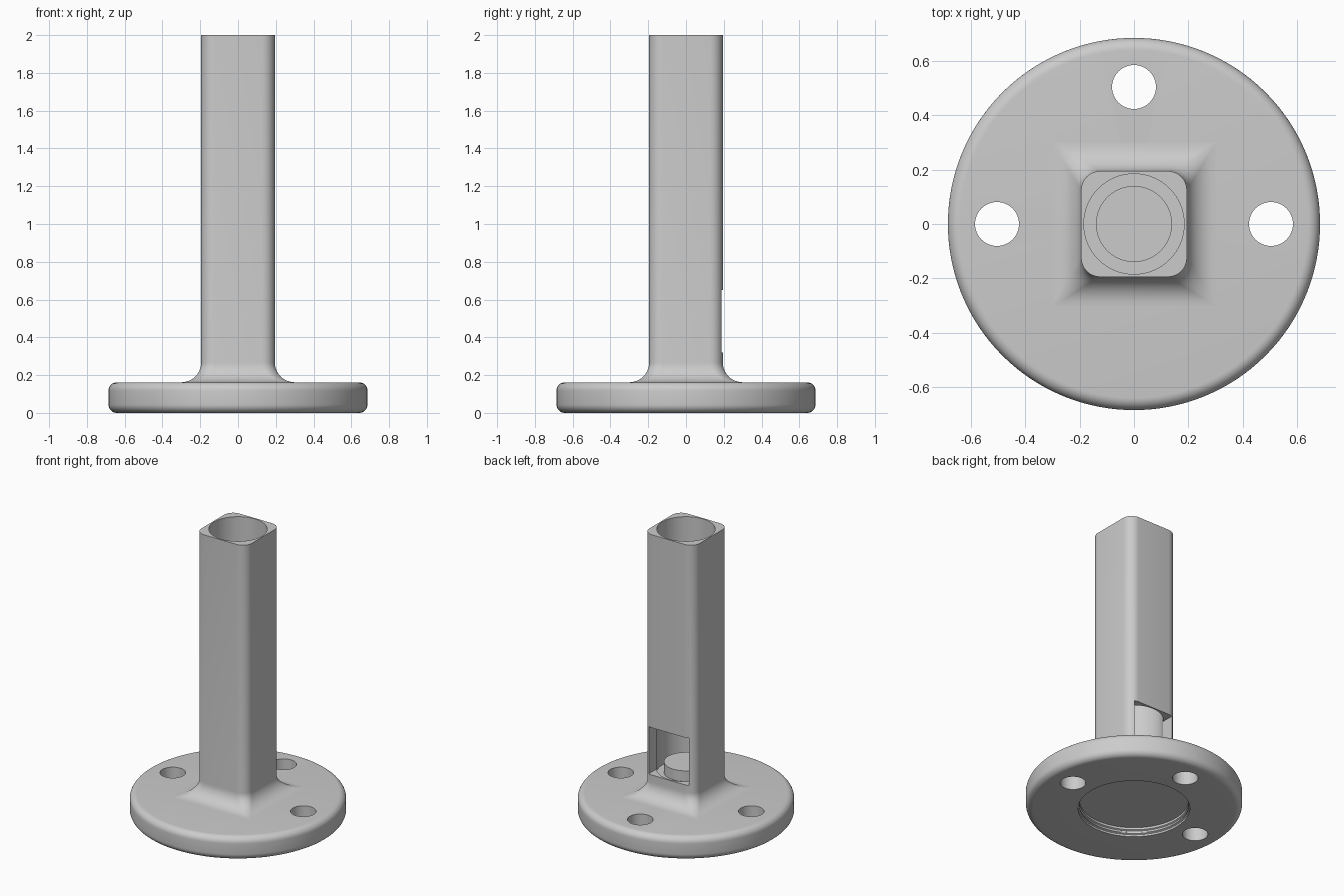
import bpy, bmesh
from math import sin, cos, pi

cube = bpy.data.objects.get("Cube")
if cube:
    bpy.data.objects.remove(cube, do_unlink=True)

grey = bpy.data.materials.new("plain grey")
grey.use_nodes = True
grey.diffuse_color = (0.6, 0.6, 0.6, 1)
grey.node_tree.nodes["Principled BSDF"].inputs["Base Color"].default_value = (0.6, 0.6, 0.6, 1)


def add_object(name, bm):
    bmesh.ops.remove_doubles(bm, verts=bm.verts, dist=1e-5)
    bmesh.ops.recalc_face_normals(bm, faces=bm.faces)
    mesh = bpy.data.meshes.new(name)
    bm.to_mesh(mesh)
    bm.free()
    mesh.materials.append(grey)
    obj = bpy.data.objects.new(name, mesh)
    bpy.context.collection.objects.link(obj)
    return obj


def activate(obj):
    bpy.ops.object.select_all(action='DESELECT')
    obj.select_set(True)
    bpy.context.view_layer.objects.active = obj


def lathe(name, profile, steps=96):
    bm = bmesh.new()
    verts = [bm.verts.new((r, 0, z)) for r, z in profile]
    edges = [bm.edges.new(pair) for pair in zip(verts, verts[1:])]
    bmesh.ops.spin(bm, geom=verts + edges, cent=(0, 0, 0), axis=(0, 0, 1),
                   angle=2 * pi, steps=steps, use_merge=True)
    return add_object(name, bm)


def cylinder(name, radius, z0, z1, x=0, y=0):
    obj = lathe(name, [(0, z0), (radius, z0), (radius, z1), (0, z1)], 64)
    obj.location = (x, y, 0)
    return obj


def box(name, low, high):
    bm = bmesh.new()
    bmesh.ops.create_cube(bm, size=1)
    for v in bm.verts:
        v.co = [a + (c + 0.5) * (b - a) for a, b, c in zip(low, high, v.co)]
    return add_object(name, bm)


def cut(obj, cutter):
    cutter.hide_render = True
    bpy.context.view_layer.update()
    mod = obj.modifiers.new("cut", 'BOOLEAN')
    mod.operation = 'DIFFERENCE'
    mod.solver = 'EXACT'
    mod.object = cutter
    activate(obj)
    bpy.ops.object.modifier_apply(modifier=mod.name)
    bpy.data.objects.remove(cutter, do_unlink=True)


def rounded_square(half, radius, segments=8):
    points = []
    for corner in range(4):
        mid = pi / 4 + corner * pi / 2
        cx = (half - radius) * (1 if cos(mid) > 0 else -1)
        cy = (half - radius) * (1 if sin(mid) > 0 else -1)
        for i in range(segments + 1):
            a = corner * pi / 2 + i / segments * pi / 2
            points.append((cx + radius * cos(a), cy + radius * sin(a)))
    return points


# Round base plate with soft rims and a ridged recess underneath
R, TOP, SOFT = 0.686, 0.162, 0.045
profile = [(0, 0.06), (0.345, 0.06), (0.345, 0.045), (0.354, 0.04),
           (0.354, 0.03), (0.346, 0.025), (0.346, 0.018), (0.354, 0.013), (0.354, 0)]
for start, z in ((-pi / 2, SOFT), (0, TOP - SOFT)):
    for i in range(9):
        a = start + i / 8 * pi / 2
        profile.append((R - SOFT + SOFT * cos(a), z + SOFT * sin(a)))
profile.append((0, TOP))
base = lathe("base_plate", profile, 128)

# Three screw holes: left, right and back
for x, y in ((-0.505, 0), (0.505, 0), (0, 0.505)):
    cut(base, cylinder("hole_cutter", 0.081, -0.1, 0.3, x, y))

# Square post, flaring into the plate with a concave foot
HALF, CORNER, FLARE = 0.195, 0.07, 0.105
rings = [(HALF + FLARE, 0.004, TOP - 0.02)]
for i in range(11):
    t = i / 10 * pi / 2
    rings.append((HALF + FLARE * (1 - sin(t)), 0.004 + (CORNER - 0.004) * sin(t),
                  TOP + FLARE * (1 - cos(t))))
rings.append((HALF, CORNER, 2))
bm = bmesh.new()
loops = [[bm.verts.new((x, y, z)) for x, y in rounded_square(h, r)] for h, r, z in rings]
for lower, upper in zip(loops, loops[1:]):
    for i in range(len(lower)):
        j = (i + 1) % len(lower)
        bm.faces.new((lower[i], lower[j], upper[j], upper[i]))
bm.faces.new(loops[0][::-1])
bm.faces.new(loops[-1])
post = add_object("post", bm)

# Bore from the top and a window in the back
cut(post, cylinder("bore_cutter", 0.185, 0.3, 2.2))
cut(post, box("window_cutter", (-0.155, 0, 0.32), (0.155, 0.5, 0.65)))

# Raised round seat at the bottom of the bore
seat = cylinder("bore_seat", 0.14, 0.29, 0.374)

for obj in (base, post, seat):
    activate(obj)
    bpy.ops.object.shade_smooth_by_angle()
